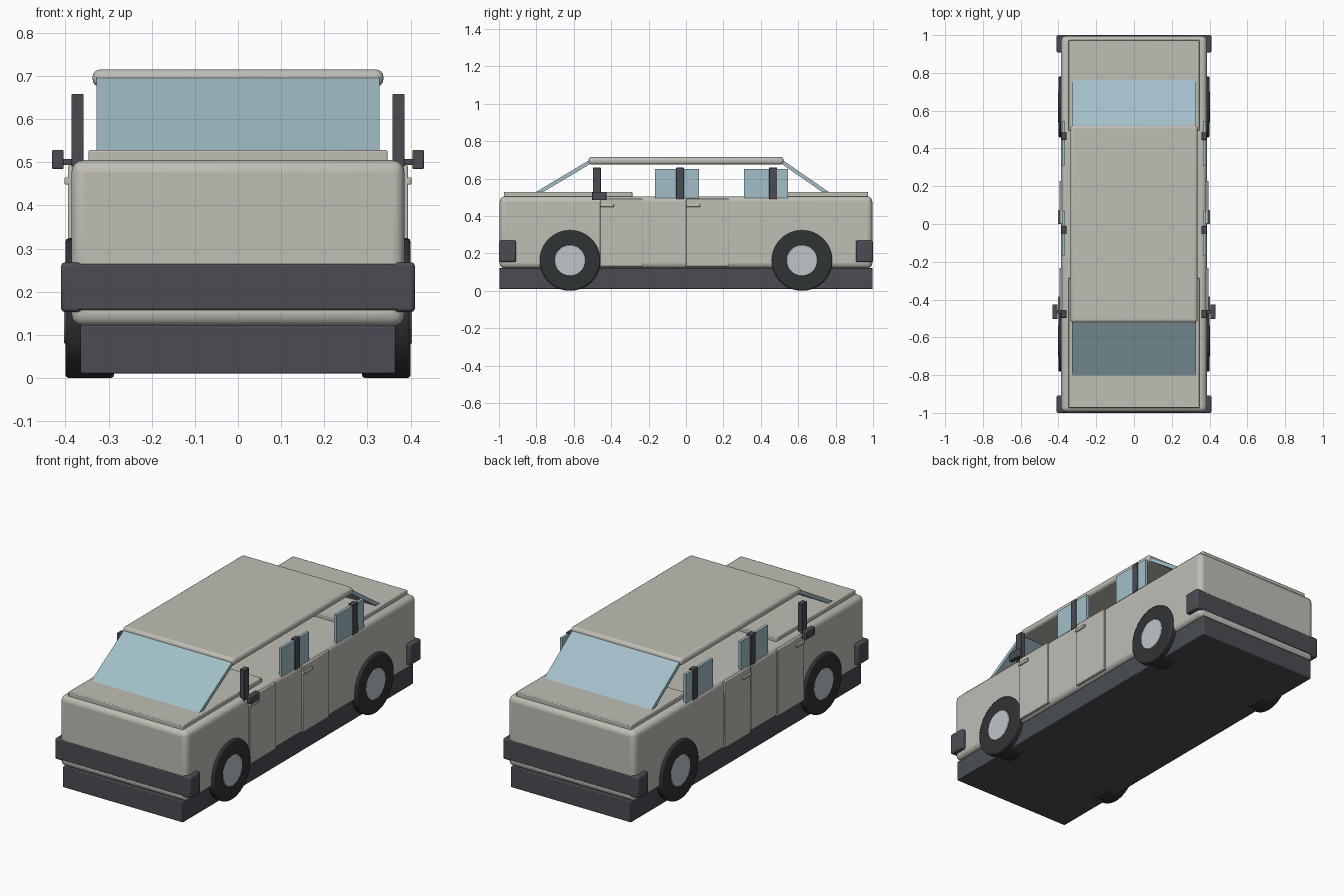
import bpy, math
from mathutils import Vector

if "Cube" in bpy.data.objects:
    bpy.data.objects.remove(bpy.data.objects["Cube"])


def material(name, rgb):
    m = bpy.data.materials.new(name)
    m.diffuse_color = (*rgb, 1)
    m.use_nodes = True
    m.node_tree.nodes["Principled BSDF"].inputs["Base Color"].default_value = m.diffuse_color
    return m


PAINT = material("paint", (0.52, 0.51, 0.46))
DARK = material("dark_trim", (0.068, 0.073, 0.084))
GLASS = material("glass", (0.36, 0.52, 0.58))
RUBBER = material("rubber", (0.03, 0.033, 0.036))
METAL = material("metal", (0.52, 0.56, 0.59))


def finish(ob, name, mat, bevel=0, segments=2):
    ob.name = name
    ob.data.materials.append(mat)
    if bevel:
        b = ob.modifiers.new("bevel", 'BEVEL')
        b.width, b.segments = bevel, segments
        b.limit_method = 'ANGLE'
    bpy.ops.object.shade_smooth_by_angle(angle=math.radians(35))
    return ob


def box(name, x, y, z, mat, bevel=0, segments=2):
    """Box from (min, max) pairs on each axis."""
    bpy.ops.mesh.primitive_cube_add(size=1)
    ob = bpy.context.object
    lo, hi = Vector((x[0], y[0], z[0])), Vector((x[1], y[1], z[1]))
    for v in ob.data.vertices:
        v.co = (lo + hi) / 2 + v.co * (hi - lo)
    return finish(ob, name, mat, bevel, segments)


def side_box(name, s, x, y, z, mat, bevel=0):
    return box(name, sorted((s * x[0], s * x[1])), y, z, mat, bevel)


def disc(name, s, x, y, z, r, mat, bevel):
    """Cylinder along the x axis, from x[0] to x[1] on side s."""
    bpy.ops.mesh.primitive_cylinder_add(
        vertices=40, radius=r, depth=x[1] - x[0],
        location=(s * (x[0] + x[1]) / 2, y, z), rotation=(0, math.pi / 2, 0))
    return finish(bpy.context.object, name, mat, bevel)


def pane(name, half_width, a, b, thickness, mat):
    """Slanted glass between two (y, z) points."""
    (y0, z0), (y1, z1) = a, b
    bpy.ops.mesh.primitive_cube_add(
        size=1, location=(0, (y0 + y1) / 2, (z0 + z1) / 2),
        rotation=(math.atan2(z1 - z0, y1 - y0), 0, 0))
    ob = bpy.context.object
    ob.scale = (2 * half_width, math.hypot(y1 - y0, z1 - z0), thickness)
    return finish(ob, name, mat)


# Main shell
box("chassis", (-0.365, 0.365), (-0.998, 0.998), (0.01, 0.122), DARK, 0.004)
box("body", (-0.386, 0.386), (-0.996, 0.996), (0.12, 0.505), PAINT, 0.028, 4)
box("hood", (-0.347, 0.347), (-0.973, -0.287), (0.495, 0.528), PAINT, 0.004)
box("trunk_lid", (-0.347, 0.347), (0.495, 0.973), (0.495, 0.528), PAINT, 0.004)
box("roof", (-0.337, 0.337), (-0.522, 0.522), (0.675, 0.715), PAINT, 0.017, 4)

# Front and rear glass
pane("windshield", 0.328, (-0.80, 0.518), (-0.515, 0.688), 0.02, GLASS)
pane("rear_window", 0.325, (0.515, 0.688), (0.76, 0.518), 0.02, GLASS)

# Bumpers with wrap-around ends
for e, end in ((-1, "front"), (1, "rear")):
    box(end + "_bumper", (-0.39, 0.39), sorted((e * 0.93, e * 1.0)),
        (0.158, 0.264), DARK, 0.004)
    for s in (-1, 1):
        side_box(end + "_bumper_end", s, (0.362, 0.41),
                 sorted((e * 0.908, e * 1.0)), (0.153, 0.268), DARK, 0.008)

for s in (-1, 1):
    # Wheels
    for y in (-0.62, 0.62):
        disc("tire", s, (0.287, 0.4), y, 0.162, 0.162, RUBBER, 0.008)
        disc("hubcap", s, (0.36, 0.403), y, 0.162, 0.083, METAL, 0.003)

    # Doors and handles
    for y in (-0.46, 0.0):
        side_box("door", s, (0.375, 0.394), (y, y + 0.228), (0.13, 0.493), PAINT, 0.003)
        side_box("door_handle", s, (0.388, 0.402), (y, y + 0.075), (0.448, 0.465), PAINT, 0.003)

    # Window pillars
    for y in (-0.476, -0.032, 0.466):
        side_box("pillar", s, (0.358, 0.386), (y - 0.021, y + 0.021), (0.49, 0.658), DARK, 0.002)

    # Side windows
    for y in (-0.048, 0.428):
        side_box("side_window", s, (0.366, 0.381), (y - 0.118, y + 0.118), (0.495, 0.652), GLASS)

    # Side mirrors
    side_box("mirror", s, (0.404, 0.431), (-0.503, -0.425), (0.484, 0.529), DARK, 0.004)
    side_box("mirror_arm", s, (0.365, 0.41), (-0.475, -0.455), (0.494, 0.508), DARK)
